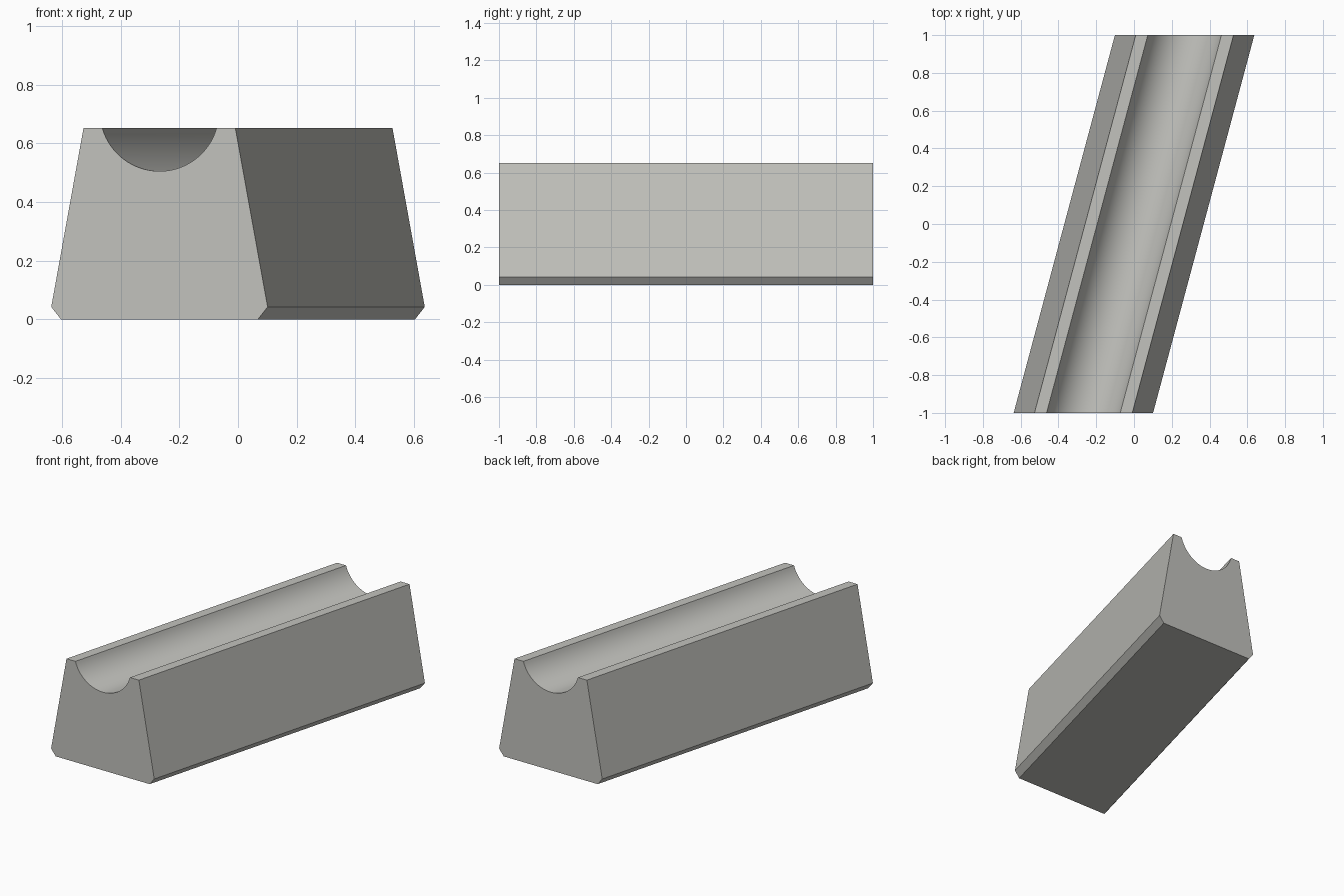
import bpy, bmesh, math

if "Cube" in bpy.data.objects:
    bpy.data.objects.remove(bpy.data.objects["Cube"])

HALF_LENGTH = 1.0
SHEAR = 0.268            # sideways drift of the section per unit of y
TOP = 0.652
HALF_DEPTH, GROOVE_HALF, GROOVE_DEPTH = 0.259, 0.195, 0.147
SEGMENTS = 32

grey = bpy.data.materials.new("warm light grey")
grey.diffuse_color = (0.54, 0.54, 0.51, 1)
grey.use_nodes = True
grey.node_tree.nodes["Principled BSDF"].inputs["Base Color"].default_value = grey.diffuse_color

# Outer section: chamfered foot and tapered sides
right = [(0.336, 0.0), (0.369, 0.042), (HALF_DEPTH, TOP)]
left = [(-x, z) for x, z in reversed(right)]

# Round groove across the top
radius = (GROOVE_HALF ** 2 + GROOVE_DEPTH ** 2) / (2 * GROOVE_DEPTH)
centre_z = TOP - GROOVE_DEPTH + radius
sweep = math.asin(GROOVE_HALF / radius)
groove = []
for i in range(SEGMENTS + 1):
    a = sweep * (1 - 2 * i / SEGMENTS)
    groove.append((radius * math.sin(a), centre_z - radius * math.cos(a)))
profile = right + groove + left

# Sweep the section along the slanted axis
bm = bmesh.new()
front, back = ([bm.verts.new((x + SHEAR * y, y, z)) for x, z in profile]
               for y in (-HALF_LENGTH, HALF_LENGTH))
bm.faces.new(front)
bm.faces.new(back[::-1])
n = len(profile)
for i in range(n):
    j = (i + 1) % n
    face = bm.faces.new((front[i], back[i], back[j], front[j]))
    face.smooth = len(right) <= i < len(right) + SEGMENTS
bmesh.ops.recalc_face_normals(bm, faces=bm.faces)

mesh = bpy.data.meshes.new("grooved_block")
bm.to_mesh(mesh)
bm.free()
mesh.materials.append(grey)
block = bpy.data.objects.new("grooved_block", mesh)
bpy.context.collection.objects.link(block)

# Keep section edges crisp, groove smooth
bpy.context.view_layer.objects.active = block
block.select_set(True)
bpy.ops.object.shade_smooth_by_angle(angle=math.radians(30))
